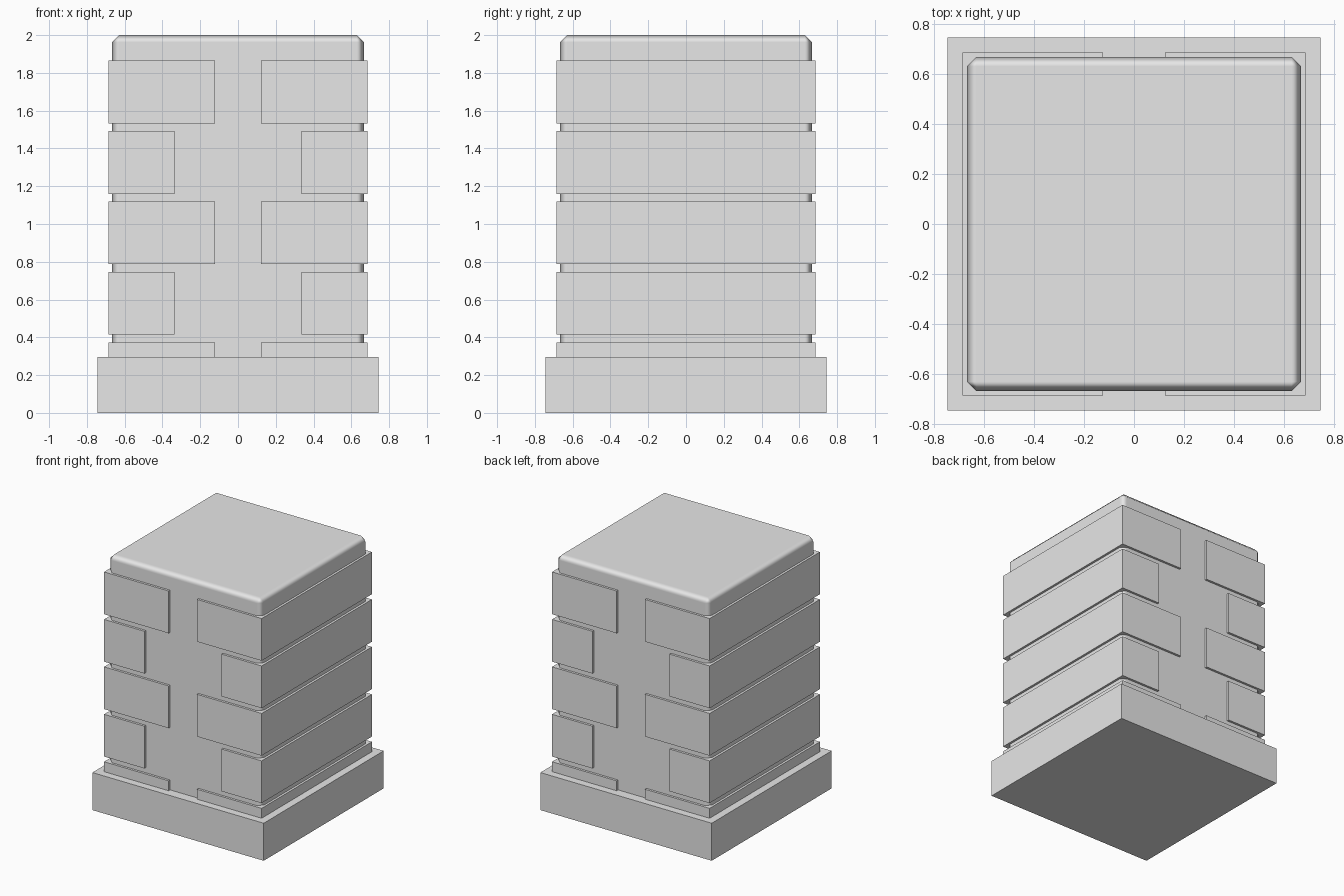
import bpy

# Remove the default object
cube = bpy.data.objects.get("Cube")
if cube:
    bpy.data.objects.remove(cube, do_unlink=True)

# Single stone colour
stone = bpy.data.materials.new("light_grey_stone")
stone.use_nodes = True
COLOUR = (0.8, 0.8, 0.8, 1)
stone.diffuse_color = COLOUR
stone.node_tree.nodes["Principled BSDF"].inputs["Base Color"].default_value = COLOUR


def box(name, low, high):
    """Axis-aligned block between two corners."""
    centre = [(a + b) / 2 for a, b in zip(low, high)]
    bpy.ops.mesh.primitive_cube_add(size=1, location=centre)
    obj = bpy.context.object
    obj.name = name
    obj.scale = [b - a for a, b in zip(low, high)]
    bpy.ops.object.transform_apply(location=False, rotation=False, scale=True)
    obj.data.materials.append(stone)
    return obj


# Square plinth
box("plinth", (-0.745, -0.745, 0), (0.745, 0.745, 0.295))

# Pillar core with chamfered, softly shaded edges
core = box("pillar_core", (-0.667, -0.667, 0.15), (0.667, 0.667, 2))
bpy.ops.object.shade_smooth()
bevel = core.modifiers.new("edge_chamfer", "BEVEL")
bevel.width = 0.038
bevel.segments = 1
bevel.harden_normals = True

# Corner blocks: alternating long and short courses, mirrored left and right
HALF, HEIGHT, PITCH, TOP = 0.685, 0.332, 0.373, 1.865
for course in range(5):
    top = TOP - course * PITCH
    inner = 0.123 if course % 2 == 0 else 0.335
    for side, sign in (("left", 1), ("right", -1)):
        x_low, x_high = sorted((sign * inner, sign * HALF))
        box(f"{side}_block_{course + 1}",
            (x_low, -HALF, top - HEIGHT), (x_high, HALF, top))
